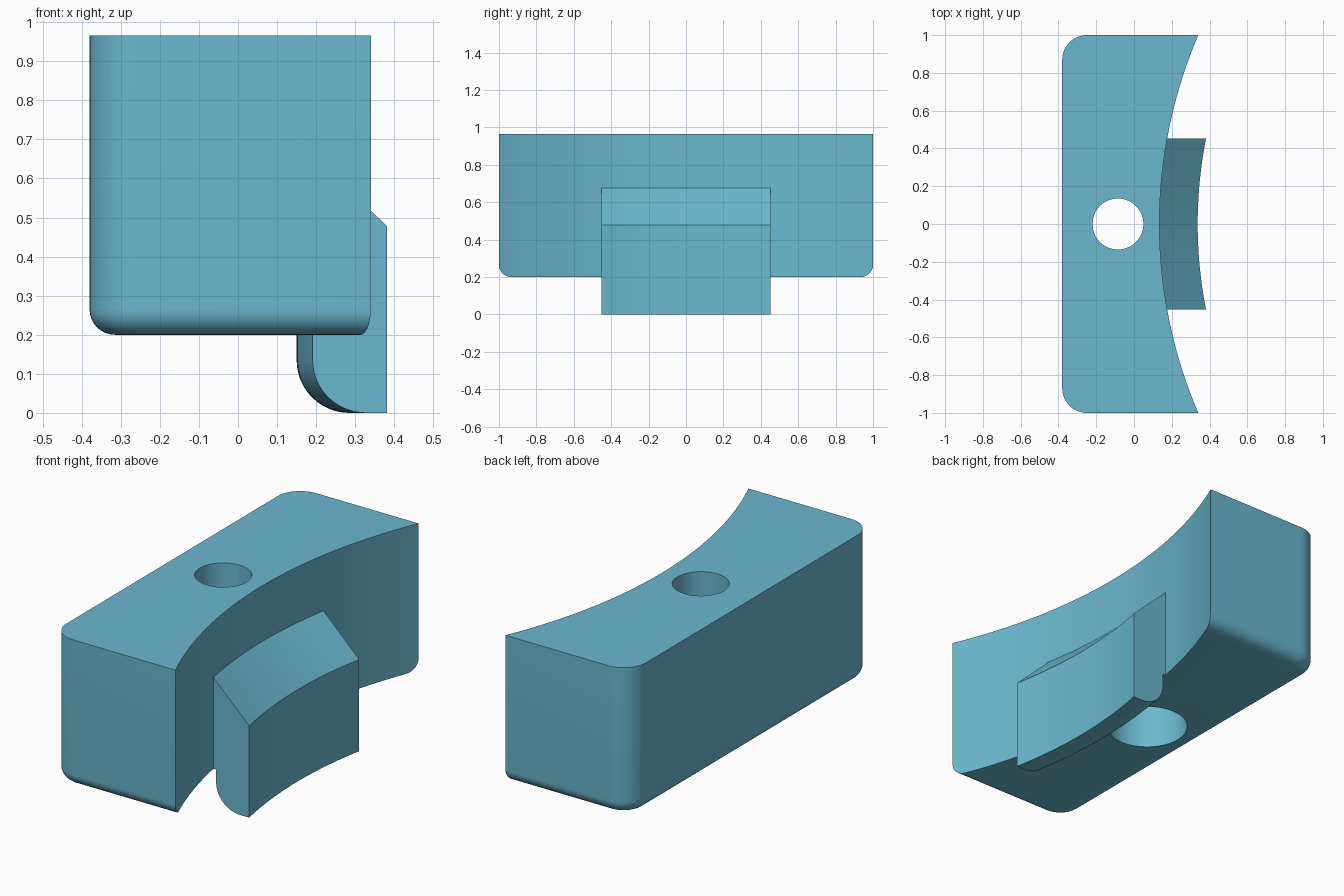
import bpy, bmesh, math

if "Cube" in bpy.data.objects:
    bpy.data.objects.remove(bpy.data.objects["Cube"])

CX, R_WALL = 2.675, 2.54          # axis and radius of the concave face
BOTTOM, TOP = 0.20, 0.966
BACK, HALF = -0.38, 1.0
HOLE_X = -0.085

paint = bpy.data.materials.new("teal_blue")
paint.diffuse_color = (0.147, 0.484, 0.63, 1)
paint.use_nodes = True
paint.node_tree.nodes["Principled BSDF"].inputs["Base Color"].default_value = paint.diffuse_color


def arc_x(radius, y):
    return CX - math.sqrt(radius * radius - y * y)


def loft(name, rings, cap=True):
    """Skin a list of equal-length closed rings and cap both ends."""
    bm = bmesh.new()
    loops = [[bm.verts.new(p) for p in ring] for ring in rings]
    n = len(loops[0])
    for a, b in zip(loops, loops[1:]):
        for i in range(n):
            j = (i + 1) % n
            bm.faces.new((a[i], a[j], b[j], b[i]))
    bm.faces.new(loops[0][::-1])
    bm.faces.new(loops[-1])
    bmesh.ops.recalc_face_normals(bm, faces=bm.faces)
    mesh = bpy.data.meshes.new(name)
    bm.to_mesh(mesh)
    bm.free()
    mesh.materials.append(paint)
    obj = bpy.data.objects.new(name, mesh)
    bpy.context.collection.objects.link(obj)
    return obj


def body_ring(inset, z):
    """Outline: concave right side, rounded back corners, inset on three sides."""
    h, back, r = HALF - inset, BACK + inset, 0.13 - inset
    ring = []
    for i in range(49):
        y = -h + 2 * h * i / 48
        ring.append((arc_x(R_WALL, y), y, z))
    for cy, start in ((h - r, 90), (-h + r, 180)):
        for i in range(13):
            a = math.radians(start + 90 * i / 12)
            ring.append((back + r + r * math.cos(a), cy + r * math.sin(a), z))
    return ring


def smooth(obj):
    bpy.ops.object.select_all(action='DESELECT')
    obj.select_set(True)
    bpy.context.view_layer.objects.active = obj
    bpy.ops.object.shade_smooth_by_angle(angle=math.radians(30))


# Main block with a filleted bottom edge
FILLET = 0.065
rings = []
for i in range(9):
    a = math.radians(90 * i / 8)
    rings.append(body_ring(FILLET * (1 - math.sin(a)), BOTTOM + FILLET * (1 - math.cos(a))))
rings.append(body_ring(0, TOP))
body = loft("body", rings)

# Screw hole and wider counterbore from below
for name, radius, z0, z1 in (("screw_hole_cutter", 0.135, 0.1, 1.1),
                             ("counterbore_cutter", 0.20, 0.1, 0.65)):
    circle = [(HOLE_X + radius * math.cos(t), radius * math.sin(t))
              for t in (2 * math.pi * k / 64 for k in range(64))]
    cutter = loft(name, [[(x, y, z) for x, y in circle] for z in (z0, z1)])
    mod = body.modifiers.new(name, 'BOOLEAN')
    mod.operation, mod.solver, mod.object = 'DIFFERENCE', 'EXACT', cutter
    bpy.context.view_layer.objects.active = body
    bpy.ops.object.modifier_apply(modifier=name)
    bpy.data.objects.remove(cutter)
smooth(body)

# Curved clip: sloped top, rounded lower inner edge, small step under the block
R_IN, R_OUT, ROUND = 2.525, 2.338, 0.135
profile = [(R_OUT, 0), (R_OUT, 0.478), (R_WALL + 0.004, 0.68),
           (R_WALL + 0.004, BOTTOM), (R_IN, BOTTOM)]
for i in range(13):
    a = math.radians(90 * i / 12)
    profile.append((R_IN - ROUND * (1 - math.cos(a)), ROUND * (1 - math.sin(a))))
clip = loft("clip", [[(arc_x(r, y), y, z) for r, z in profile]
                     for y in (-0.453 + 0.906 * k / 24 for k in range(25))])
smooth(clip)
